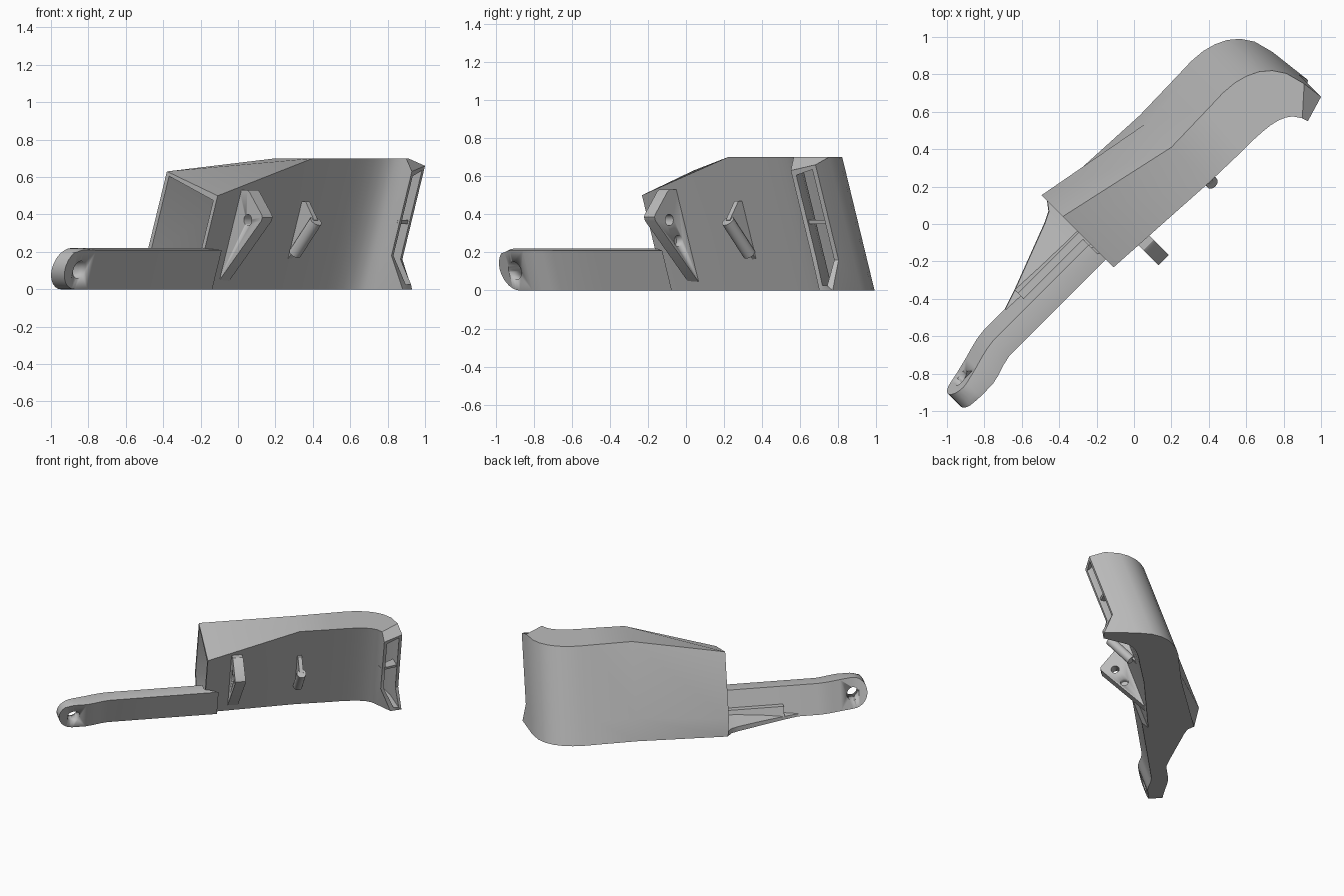
import bpy, bmesh, math
from mathutils import Vector

cube = bpy.data.objects.get("Cube")
if cube:
    bpy.data.objects.remove(cube, do_unlink=True)

LEAN = 0.343          # how far the whole body leans forward per unit of height
R = math.sqrt(0.5)
WALL = 0.025

grey = bpy.data.materials.new("plain grey")
grey.use_nodes = True
grey.diffuse_color = (0.5, 0.5, 0.5, 1)
grey.node_tree.nodes["Principled BSDF"].inputs["Base Color"].default_value = (0.5, 0.5, 0.5, 1)


def lean_xy(x, y, z):
    return Vector((x + LEAN * R * z, y - LEAN * R * z, z))


def diag(u, v, z):
    """Along-body and across-body coordinates to world."""
    return Vector(((u - v) * R, (u + v) * R, z))


def lean_diag(u, v, z):
    return diag(u, v - LEAN * z, z)


def finish(name, bm, angle=30):
    bmesh.ops.recalc_face_normals(bm, faces=bm.faces)
    mesh = bpy.data.meshes.new(name)
    bm.to_mesh(mesh)
    bm.free()
    obj = bpy.data.objects.new(name, mesh)
    bpy.context.collection.objects.link(obj)
    mesh.materials.append(grey)
    bpy.ops.object.select_all(action='DESELECT')
    obj.select_set(True)
    bpy.context.view_layer.objects.active = obj
    bpy.ops.object.shade_smooth_by_angle(angle=math.radians(angle))
    return obj


def bridge(bm, a, b):
    for i in range(len(a)):
        j = (i + 1) % len(a)
        bm.faces.new((a[i], a[j], b[j], b[i]))


def prism(name, side_a, side_b):
    """Solid between two matching outlines."""
    bm = bmesh.new()
    a = [bm.verts.new(p) for p in side_a]
    b = [bm.verts.new(p) for p in side_b]
    bm.faces.new(a)
    bm.faces.new(b)
    bridge(bm, a, b)
    return finish(name, bm)


def rod(name, start, end, radius, sides=32):
    axis = (end - start).normalized()
    p = axis.orthogonal().normalized()
    q = axis.cross(p)
    ring = [p * radius * math.cos(2 * math.pi * i / sides) + q * radius * math.sin(2 * math.pi * i / sides)
            for i in range(sides)]
    return prism(name, [start + r for r in ring], [end + r for r in ring])


def drill(target, start, end, radius):
    cutter = rod(target.name + "_cutter", start, end, radius)
    cutter.hide_render = True
    mod = target.modifiers.new("hole", 'BOOLEAN')
    mod.object = cutter
    mod.solver = 'EXACT'
    bpy.context.view_layer.objects.active = target
    bpy.ops.object.modifier_apply(modifier=mod.name)
    bpy.data.objects.remove(cutter, do_unlink=True)


# Duct stations: front wall x, y, back wall x, y, front top, back top, lower bevel
stations = [
    (-.23, -.11, -.533, .193, .50, .63, .09),
    (.23, .39, .03, .58, .70, .70, 0),
    (.42, .57, .23, .79, .70, .70, 0),
    (.475, .625, .305, .87, .70, .70, 0),
    (.52, .665, .37, .925, .70, .70, 0),
    (.56, .697, .435, .962, .70, .70, 0),
    (.60, .722, .50, .984, .70, .70, 0),
    (.64, .739, .57, .99, .70, .70, 0),
    (.68, .745, .645, .975, .70, .70, 0),
    (.73, .735, .74, .92, .70, .70, 0),
    (.777, .703, .84, .84, .63, .66, 0),
]


def duct_ring(station, last, inset):
    fx, fy, bx, by, zf, zb, bevel = station
    f, b = Vector((fx, fy)), Vector((bx, by))
    across = (b - f).normalized()
    fb, bb = f.copy(), b - across * bevel
    if last:          # chin that sweeps outwards at the bottom
        fb, bb = Vector((.88, .70)), Vector((.93, .77))
    s = across * inset
    pts = [(fb + s, inset), (bb - s, inset), (b - s, .16), (b - s, zb - inset),
           (f + s, zf - inset), (f + s, .18)]
    return [lean_xy(p.x, p.y, z) for p, z in pts]


# Hollow duct with open ends
bm = bmesh.new()
shells = []
for inset in (0, WALL):
    rings = [[bm.verts.new(p) for p in duct_ring(s, s is stations[-1], inset)] for s in stations]
    for a, b in zip(rings, rings[1:]):
        bridge(bm, a, b)
    shells.append(rings)
for end in (0, -1):
    bridge(bm, shells[0][end], shells[1][end])
finish("duct", bm)

# Shelf across the outlet
corners = [(.715, .74), (.765, .71), (.825, .835), (.74, .90)]
prism("outlet_shelf", [lean_xy(x, y, .35) for x, y in corners],
      [lean_xy(x, y, .37) for x, y in corners])

# Arm with rounded, drilled tip
TIP = -1.235
outline = [(TIP + .11 * math.cos(a), .11 + .11 * math.sin(a))
           for a in [math.radians(90 + 180 * i / 14) for i in range(15)]]
bends = (-1.14, -1.08, -1.03, -.97, -.6, -.25)
outline += [(u, 0) for u in bends] + [(u, .22) for u in reversed(bends)]


def ramp(u, lo, hi, start, stop):
    t = min(1, max(0, (u - start) / (stop - start)))
    return lo + (hi - lo) * t * t * (3 - 2 * t)


bm = bmesh.new()
front = [bm.verts.new(lean_diag(u + (.1 if u > -.3 else 0), ramp(u, 0, .045, -1.15, -.96),
                                z - (.01 if z > .2 else 0))) for u, z in outline]
crest = [bm.verts.new(lean_diag(u, ramp(u, .03, .1, -1.3, -.96), z)) for u, z in outline]
back = [bm.verts.new(lean_diag(u, ramp(u, .1, .168, -1.3, -.95), z)) for u, z in outline]
bridge(bm, front, crest)
bridge(bm, crest, back)
bm.faces.new(front)
bm.faces.new(back)
bmesh.ops.triangulate(bm, faces=[f for f in bm.faces if len(f.verts) > 4])
arm = finish("arm", bm)
drill(arm, lean_diag(TIP, -.2, .105), lean_diag(TIP, .4, .105), .046)

# Thin fairing between arm and duct
edge = [(-1.19, .08), (-1.025, .112), (-.86, .15), (-.697, .205), (-.5, .28),
        (-.337, .342), (-.275, .372), (-.235, .425)]
bm = bmesh.new()
rows = []
for u, v in edge:
    h = ramp(u, .03, .09, -1.1, -.3)
    rows.append([bm.verts.new(p) for p in (
        lean_diag(u, .07, 0), diag(u, v, 0), diag(u, v - .004, h * .4), lean_diag(u, .07, h))])
for a, b in zip(rows, rows[1:]):
    bridge(bm, a, b)
bm.faces.new(rows[0])
bm.faces.new(rows[-1])
finish("fairing", bm)

# Low ledge beside the arm
ledge = [(-.70, .12), (-.24, .12), (-.24, .21), (-.70, .21)]
prism("arm_ledge", [lean_diag(u, v, .02) for u, v in ledge],
      [lean_diag(u, v, .095) for u, v in ledge])

# Drilled mounting lug
lug_shape = [(.10, .025), (-.075, .53), (-.135, .53), (-.15, .52), (-.242, .40), (-.248, .385), (-.24, .365)]
lug = prism("mounting_lug", [diag(-.064, v, z) for v, z in lug_shape],
            [diag(.014, v, z) for v, z in lug_shape])
drill(lug, diag(-.2, -.138, .37), diag(.2, -.138, .37), .03)
drill(lug, diag(-.03, -.07, .26), diag(.2, -.07, .26), .03)

# Hook: web and slanted pin
web = [(.07, .15), (-.045, .47), (-.075, .47), (-.14, .37)]
prism("hook_web", [diag(.435, v, z) for v, z in web], [diag(.465, v, z) for v, z in web])
rod("hook_pin", diag(.45, .02, .19), diag(.45, -.14, .365), .034)
